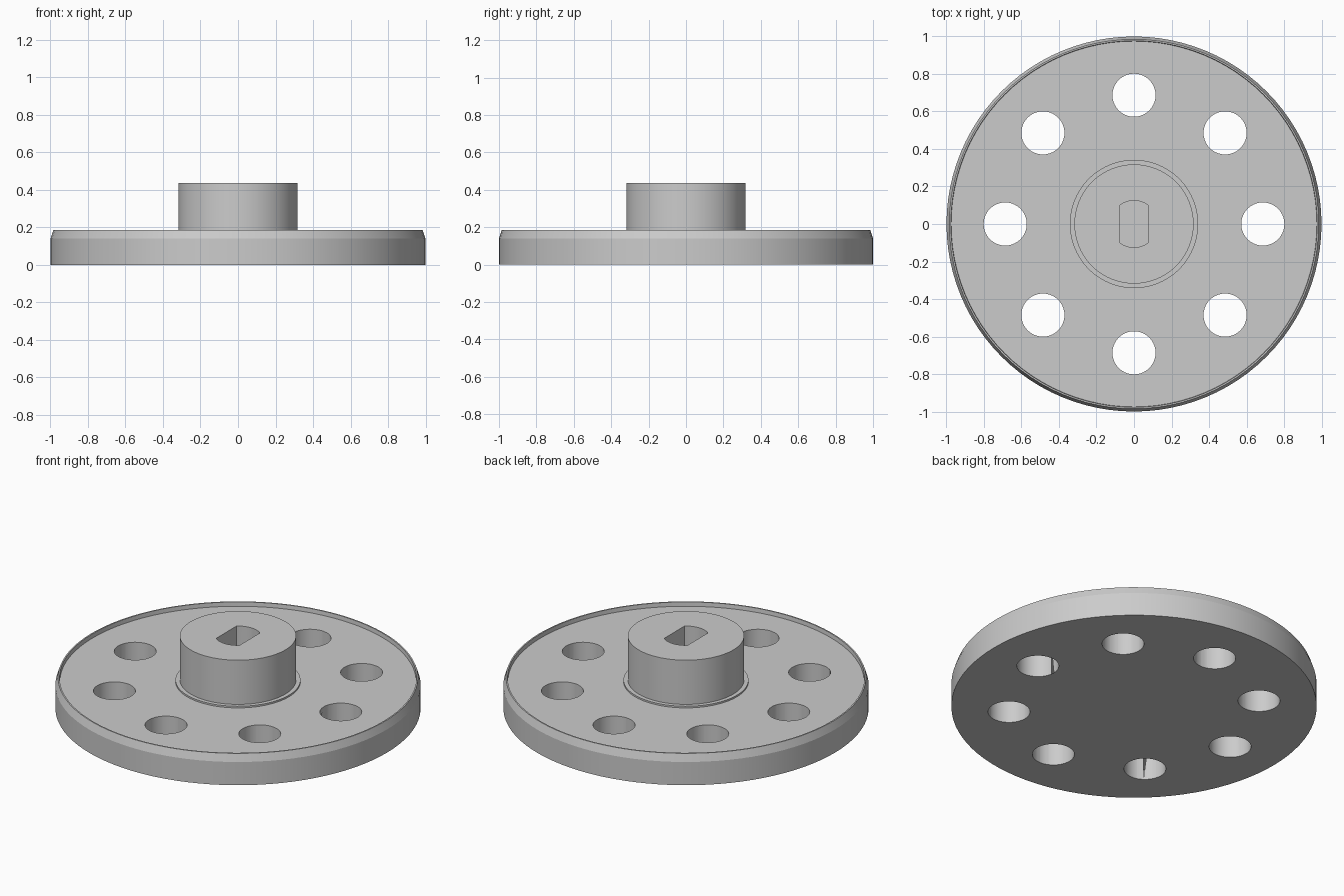
import bpy, bmesh, math
from mathutils import Vector

cube = bpy.data.objects.get("Cube")
if cube:
    bpy.data.objects.remove(cube, do_unlink=True)

SEGMENTS = 96

grey = bpy.data.materials.new("plain grey")
grey.use_nodes = True
colour = (0.6, 0.6, 0.6, 1)
grey.diffuse_color = colour
grey.node_tree.nodes["Principled BSDF"].inputs["Base Color"].default_value = colour


def make_object(name, bm):
    bmesh.ops.recalc_face_normals(bm, faces=bm.faces)
    mesh = bpy.data.meshes.new(name)
    bm.to_mesh(mesh)
    bm.free()
    mesh.materials.append(grey)
    obj = bpy.data.objects.new(name, mesh)
    bpy.context.collection.objects.link(obj)
    return obj


def lathe(name, profile):
    """Spin a closed (radius, height) profile about z, starting and ending on the axis."""
    bm = bmesh.new()
    verts = [bm.verts.new((r, 0, z)) for r, z in profile]
    edges = [bm.edges.new(pair) for pair in zip(verts, verts[1:])]
    bmesh.ops.spin(bm, geom=verts + edges, cent=(0, 0, 0), axis=(0, 0, 1),
                   angle=math.tau, steps=SEGMENTS)
    bmesh.ops.remove_doubles(bm, verts=bm.verts, dist=0.0005)
    return make_object(name, bm)


def prism(name, outline, bottom, top):
    """Extrude a flat outline from bottom to top."""
    bm = bmesh.new()
    face = bm.faces.new([bm.verts.new((x, y, bottom)) for x, y in outline])
    new = bmesh.ops.extrude_face_region(bm, geom=[face])["geom"]
    moved = [v for v in new if isinstance(v, bmesh.types.BMVert)]
    bmesh.ops.translate(bm, verts=moved, vec=Vector((0, 0, top - bottom)))
    return make_object(name, bm)


def cut(target, cutter):
    cutter.hide_render = True
    bpy.context.view_layer.objects.active = target
    mod = target.modifiers.new("cut", "BOOLEAN")
    mod.operation = "DIFFERENCE"
    mod.solver = "EXACT"
    mod.object = cutter
    bpy.ops.object.modifier_apply(modifier=mod.name)
    bpy.data.objects.remove(cutter, do_unlink=True)


# Flanged disc: chamfered rim lip, shallow recess, collar step and hub
flange = lathe("flange_with_hub", [
    (0, 0), (1, 0), (1, 0.14), (0.985, 0.185), (0.977, 0.185), (0.975, 0.16),
    (0.342, 0.16), (0.342, 0.17), (0.318, 0.17), (0.318, 0.437), (0, 0.437)])

# Ring of eight through holes
for i in range(8):
    a = math.tau * i / 8
    cx, cy = 0.687 * math.cos(a), 0.687 * math.sin(a)
    circle = [(cx + 0.115 * math.cos(math.tau * k / 40),
               cy + 0.115 * math.sin(math.tau * k / 40)) for k in range(40)]
    cut(flange, prism("hole_cutter", circle, -0.1, 0.3))

# Blind shaft bore with two flats
half = math.asin(0.078 / 0.125)
arc = [math.pi / 2 - half + 2 * half * k / 12 for k in range(13)]
upper = [(0.125 * math.cos(a), 0.125 * math.sin(a)) for a in arc]
bore = upper + [(-x, -y) for x, y in upper]
cut(flange, prism("bore_cutter", bore, 0.16, 0.5))

# Smooth round walls with sharp edges
bpy.ops.object.select_all(action="DESELECT")
flange.select_set(True)
bpy.context.view_layer.objects.active = flange
bpy.ops.object.shade_smooth_by_angle(angle=math.radians(15))
